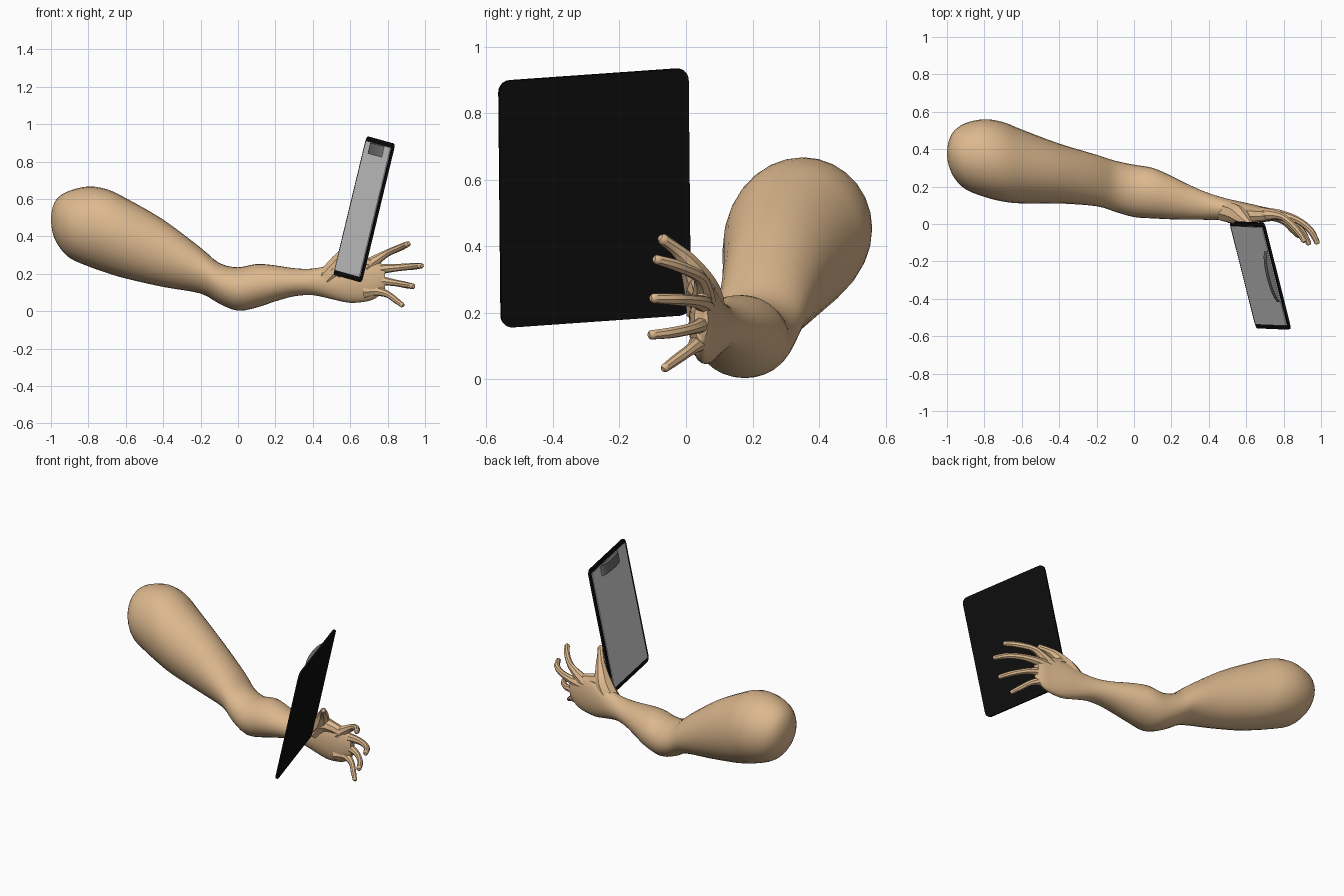
import bpy, bmesh, math
from mathutils import Vector, Matrix

if "Cube" in bpy.data.objects:
    bpy.data.objects.remove(bpy.data.objects["Cube"])


def material(name, rgb):
    m = bpy.data.materials.new(name)
    m.diffuse_color = (*rgb, 1)
    m.use_nodes = True
    m.node_tree.nodes["Principled BSDF"].inputs["Base Color"].default_value = m.diffuse_color
    return m


SKIN = material("skin", (0.72, 0.48, 0.27))
BLACK = material("black", (0.004, 0.004, 0.004))
PAPER = material("paper", (0.70, 0.70, 0.70))
STEEL = material("dark_steel", (0.16, 0.16, 0.16))


def make_object(name, bm, mat, smooth=None):
    bmesh.ops.recalc_face_normals(bm, faces=bm.faces)
    me = bpy.data.meshes.new(name)
    bm.to_mesh(me)
    bm.free()
    me.materials.append(mat)
    ob = bpy.data.objects.new(name, me)
    bpy.context.collection.objects.link(ob)
    if smooth:
        bpy.ops.object.select_all(action='DESELECT')
        ob.select_set(True)
        bpy.context.view_layer.objects.active = ob
        bpy.ops.object.shade_smooth_by_angle(angle=math.radians(smooth))
    return ob


def spline(points, steps):
    """Catmull-Rom interpolation of tuples of any length."""
    pts = [points[0]] + list(points) + [points[-1]]
    out = []
    for i in range(1, len(pts) - 2):
        for k in range(steps):
            t = k / steps
            out.append([0.5 * (2 * b + (c - a) * t + (2 * a - 5 * b + 4 * c - d) * t * t
                               + (3 * b - a - 3 * c + d) * t ** 3)
                        for a, b, c, d in zip(*pts[i - 1:i + 3])])
    return out + [list(points[-1])]


def skin_rings(rings):
    bm = bmesh.new()
    vs = [[bm.verts.new(p) for p in ring] for ring in rings]
    n = len(vs[0])
    for a, b in zip(vs, vs[1:]):
        for i in range(n):
            bm.faces.new((a[i], a[(i + 1) % n], b[(i + 1) % n], b[i]))
    bm.faces.new(vs[0])
    bm.faces.new(vs[-1])
    return bm


# Arm from shoulder to knuckles: x, y min, y max, z min, z max
SECTIONS = [
    (-1.0, .365, .385, .48, .50), (-.99, .31, .445, .415, .56),
    (-.96, .245, .50, .35, .61), (-.9, .185, .54, .285, .645),
    (-.8, .145, .56, .24, .667), (-.7, .12, .545, .205, .652),
    (-.6, .11, .505, .175, .605), (-.4, .11, .43, .13, .49),
    (-.2, .095, .37, .095, .34), (-.1, .065, .338, .04, .258),
    (0, .037, .317, .003, .235), (.1, .03, .30, .02, .253),
    (.2, .025, .257, .053, .245), (.3, .024, .207, .08, .23),
    (.4, .022, .165, .086, .228), (.5, .018, .135, .065, .25),
    (.6, .008, .113, .045, .285), (.7, .012, .09, .055, .283),
    (.75, .018, .08, .08, .265), (.785, .025, .066, .115, .24),
]
rings = []
for x, y0, y1, z0, z1 in spline(SECTIONS, 3):
    rings.append([(x, (y0 + y1) / 2 + (y1 - y0) / 2 * math.cos(a),
                   (z0 + z1) / 2 + (z1 - z0) / 2 * math.sin(a))
                  for a in (math.tau * i / 28 for i in range(28))])
make_object("arm", skin_rings(rings), SKIN, 50)


def digit(name, path, sides=8):
    """Tapered tube along points of x, y, z, radius, with a blunt tip."""
    pts = spline(path, 4)
    centres = [Vector(p[:3]) for p in pts]
    radii = [p[3] for p in pts]
    tip = (centres[-1] - centres[-2]).normalized()
    centres.append(centres[-1] + tip * radii[-1] * 0.5)
    radii.append(radii[-1] * 0.6)
    rings = []
    for i, c in enumerate(centres):
        t = (centres[min(i + 1, len(centres) - 1)] - centres[max(i - 1, 0)]).normalized()
        side = t.cross(Vector((0, -1, 0.3))).normalized()
        up = side.cross(t)
        rings.append([c + radii[i] * (side * math.cos(a) + up * math.sin(a))
                      for a in (math.tau * (k + .5) / sides for k in range(sides))])
    make_object(name, skin_rings(rings), SKIN, 40)


digit("thumb", [(.47, .07, .17, .055), (.55, .05, .26, .055), (.60, .01, .345, .032),
                (.63, -.03, .39, .021), (.66, -.072, .422, .017)])
digit("index_finger", [(.68, .05, .235, .04), (.74, .05, .275, .028), (.80, .035, .312, .019),
                       (.87, -.03, .342, .018), (.91, -.09, .36, .015)])
digit("middle_finger", [(.70, .052, .215, .036), (.78, .05, .227, .026), (.87, .022, .235, .019),
                        (.94, -.03, .24, .018), (.98, -.10, .243, .015)])
digit("ring_finger", [(.70, .05, .16, .036), (.77, .045, .162, .025), (.84, .018, .152, .018),
                      (.90, -.04, .14, .017), (.935, -.105, .133, .015)])
digit("little_finger", [(.67, .045, .105, .04), (.74, .042, .108, .027), (.80, .015, .09, .018),
                        (.845, -.03, .058, .016), (.88, -.065, .032, .013)])
# Webbing between thumb and index finger
digit("thumb_web", [(.52, .05, .20, .05), (.58, .045, .265, .045), (.64, .045, .265, .036),
                    (.71, .045, .25, .03)])

# Clipboard frame: u across, v up the board, w out of the paper side
u = Vector((.143, -.57, -.04))
v = Vector((.177, 0, .742))
W, H = u.length, v.length
u.normalize()
v = (v - u * v.dot(u)).normalized()
w = u.cross(v)
FRAME = Matrix.Translation((.675, -.275, .545)) @ Matrix((u, v, w)).transposed().to_4x4()


def prism(name, outline, direction, mat, smooth=None):
    """Extrude a flat outline and place it in the clipboard frame."""
    bm = bmesh.new()
    face = bm.faces.new([bm.verts.new(p) for p in outline])
    ext = bmesh.ops.extrude_face_region(bm, geom=[face])
    bmesh.ops.translate(bm, vec=direction,
                        verts=[g for g in ext["geom"] if isinstance(g, bmesh.types.BMVert)])
    bmesh.ops.transform(bm, matrix=FRAME, verts=bm.verts)
    return make_object(name, bm, mat, smooth)


def rounded(width, height, r, z):
    pts = []
    for k, (sx, sy) in enumerate([(1, 1), (-1, 1), (-1, -1), (1, -1)]):
        for i in range(6):
            a = math.pi / 2 * (k + i / 5)
            pts.append((sx * (width / 2 - r) + r * math.cos(a),
                        sy * (height / 2 - r) + r * math.sin(a), z))
    return pts


prism("clipboard_board", rounded(W, H, .035, -.006), (0, 0, .012), BLACK)
prism("paper_sheet", rounded(W - .045, H - .05, .004, .006), (0, 0, .004), PAPER)

# Arched clip near the top edge
arch = [(-.14 * math.cos(a), H / 2 - .088, .008 + .028 * math.sin(a))
        for a in (math.pi * i / 14 for i in range(15))]
prism("clip", arch, (0, .06, 0), STEEL, 40)
